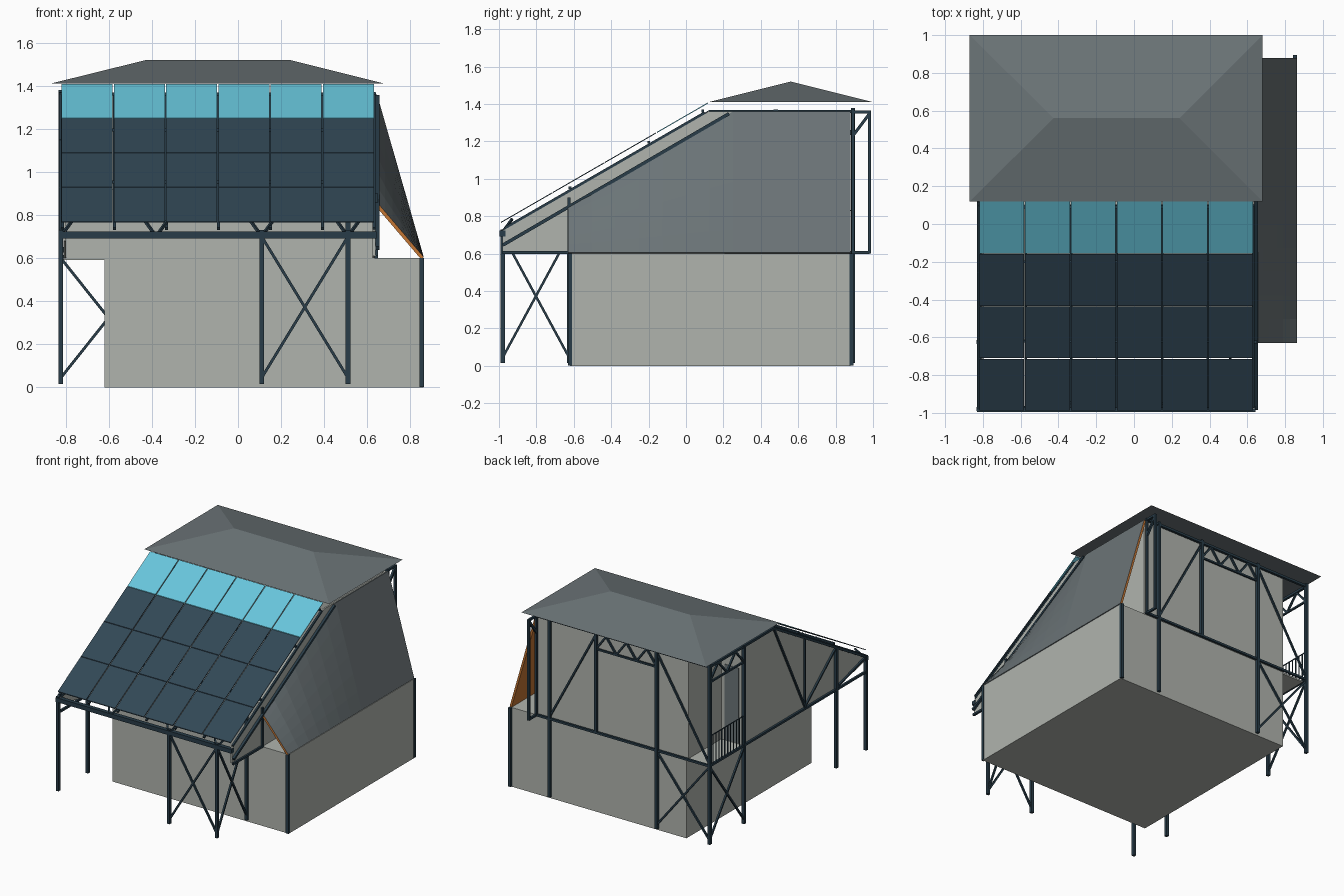
import bpy, bmesh, math
from mathutils import Vector

if "Cube" in bpy.data.objects:
    bpy.data.objects.remove(bpy.data.objects["Cube"])


def material(name, r, g, b):
    def lin(c):
        c /= 255
        return c / 12.92 if c <= 0.04045 else ((c + 0.055) / 1.055) ** 2.4
    m = bpy.data.materials.new(name)
    m.diffuse_color = (lin(r), lin(g), lin(b), 1)
    m.use_nodes = True
    m.node_tree.nodes["Principled BSDF"].inputs["Base Color"].default_value = m.diffuse_color
    return m


WALL = material("pale_plaster", 176, 180, 174)
STEEL = material("dark_steel", 40, 60, 72)
SOLAR = material("solar_navy", 50, 72, 86)
GLASS = material("sky_glass", 104, 198, 220)
ROOF = material("slate_grey", 107, 116, 119)
WOOD = material("orange_timber", 196, 118, 52)


def finish(name, bm, *mats):
    bmesh.ops.recalc_face_normals(bm, faces=bm.faces)
    me = bpy.data.meshes.new(name)
    bm.to_mesh(me)
    bm.free()
    for m in mats:
        me.materials.append(m)
    ob = bpy.data.objects.new(name, me)
    bpy.context.collection.objects.link(ob)
    return ob


def add_box(bm, x0, x1, y0, y1, z0, z1):
    r = bmesh.ops.create_cube(bm, size=1)
    for v in r["verts"]:
        v.co = Vector((x0 if v.co.x < 0 else x1,
                       y0 if v.co.y < 0 else y1,
                       z0 if v.co.z < 0 else z1))


def add_bar(bm, a, b, w):
    # square bar between two points
    a, b = Vector(a), Vector(b)
    d = b - a
    q = d.to_track_quat('Z', 'Y')
    r = bmesh.ops.create_cube(bm, size=1)
    for v in r["verts"]:
        c = Vector((v.co.x * w, v.co.y * w, v.co.z * d.length))
        v.co = (a + b) / 2 + q @ c


def bars(name, segs, w, mat=STEEL):
    bm = bmesh.new()
    for a, b in segs:
        add_bar(bm, a, b, w)
    return finish(name, bm, mat)


def side_wall(name, x0, x1, profile):
    # wall outlined in the yz plane, given thickness along x
    bm = bmesh.new()
    f = bm.faces.new([bm.verts.new((x0, y, z)) for y, z in profile])
    r = bmesh.ops.extrude_face_region(bm, geom=[f])
    for v in r["geom"]:
        if isinstance(v, bmesh.types.BMVert):
            v.co.x = x1
    return finish(name, bm, WALL)


def box(name, mat, *dims):
    bm = bmesh.new()
    add_box(bm, *dims)
    return finish(name, bm, mat)


def slope(y, drop=0.0):
    # height of the sloping roof at y
    return 1.41 + (y - 0.12) * 0.577 - drop


# ground storey and upper walls
box("ground_storey", WALL, -0.62, 0.86, -0.62, 0.88, 0, 0.6)
side_wall("right_wall", 0.625, 0.637, [(-0.98, 0.61), (-0.62, 0.6), (0.87, 0.6), (0.87, 1.36),
                                       (0.12, 1.36), (-0.98, slope(-0.98, 0.05))])
side_wall("left_wall", -0.81, -0.798, [(-0.62, 0.6), (0.48, 0.6), (0.48, 1.36), (0.12, 1.36),
                                       (-0.98, slope(-0.98, 0.05)), (-0.98, 0.68)])
box("back_wall", WALL, -0.62, 0.637, 0.858, 0.87, 0.6, 1.36)
box("front_wall", WALL, -0.81, 0.637, -0.62, -0.608, 0.6, 0.92)
box("balcony_side_wall", WALL, -0.632, -0.62, 0.48, 0.87, 0.6, 1.36)
box("balcony_end_wall", WALL, -0.81, -0.62, 0.468, 0.48, 0.6, 1.36)
box("overhang_floor", WALL, -0.81, -0.62, -0.62, 0.87, 0.592, 0.604)

# hipped roof with flat underside
bm = bmesh.new()
e = [bm.verts.new((x, y, 1.41)) for x, y in [(-0.87, 0.12), (0.68, 0.12), (0.68, 1.0), (-0.87, 1.0)]]
l, r = bm.verts.new((-0.425, 0.56, 1.52)), bm.verts.new((0.24, 0.56, 1.52))
for f in [(e[0], e[1], r, l), (e[1], e[2], r), (e[2], e[3], l, r), (e[3], e[0], l), e[::-1]]:
    bm.faces.new(f)
finish("hip_roof", bm, ROOF)

# sloping roof of panels: three solar rows and a glazed top row
cw, rw = 1.456 / 6, 1.11 / 4
for name, mat, rows in (("solar_panels", SOLAR, range(3)), ("glass_panels", GLASS, [3])):
    bm = bmesh.new()
    for j in rows:
        for i in range(6):
            x0, y0 = -0.822 + i * cw, -0.99 + j * rw
            r = bmesh.ops.create_cube(bm, size=1)
            for v in r["verts"]:
                x = x0 + (0.003 if v.co.x < 0 else cw - 0.003)
                y = y0 + (0.002 if v.co.y < 0 else rw - 0.002)
                v.co = (x, y, slope(y, 0.006 if v.co.z < 0 else 0))
    finish(name, bm, mat)

# rafters and purlins below the panels
bars("rafters", [((-0.815 + i * cw * 0.994, -0.97, slope(-0.97, 0.045)),
                  (-0.815 + i * cw * 0.994, 0.1, slope(0.1, 0.045))) for i in range(7)], 0.014)
bars("purlins", [((-0.81, y, slope(y, 0.03)), (0.63, y, slope(y, 0.03)))
                 for y in (-0.62, -0.2, 0.09)], 0.014)

# twisted side cladding, outer face slate, inner face and edges timber
bm = bmesh.new()
n, m = 12, 6
lay = []
for off in (0, 0.016):
    g = []
    for i in range(n + 1):
        y = -0.63 + 1.51 * i / n
        top = Vector((0.645, y, min(1.36, slope(y, 0.118))))
        low = Vector((0.862, y, 0.605))
        nrm = Vector((low.z - top.z, 0, top.x - low.x)).normalized()
        g.append([bm.verts.new(low.lerp(top, j / m) + nrm * off) for j in range(m + 1)])
    lay.append(g)
for k, g in enumerate(lay):
    for i in range(n):
        for j in range(m):
            f = bm.faces.new((g[i][j], g[i + 1][j], g[i + 1][j + 1], g[i][j + 1]))
            f.material_index = k
a, b = lay
for i in (0, n):
    for j in range(m):
        bm.faces.new((a[i][j], a[i][j + 1], b[i][j + 1], b[i][j])).material_index = 1
for j in (0, m):
    for i in range(n):
        bm.faces.new((a[i][j], a[i + 1][j], b[i + 1][j], b[i][j]))
finish("side_cladding", bm, ROOF, WOOD)

# steel posts: x, y, bottom, top
F, M, B, L = -0.98, -0.625, 0.892, -0.822
posts = [(L, F, 0.015, 0.73), (0.11, F, 0.015, 0.73), (0.51, F, 0.015, 0.73),
         (L, M, 0.015, 0.93), (0.51, M, 0.015, 0.93), (L, 0.48, 0.015, 1.37),
         (L, B, 0.015, 1.38), (-0.38, B, 0.015, 1.38), (0.52, B, 0.015, 1.38),
         (0.13, B, 0.6, 1.38), (0.853, -0.62, 0.003, 0.6), (0.853, 0.885, 0.003, 0.6)]
bars("posts", [((x, y, z0), (x, y, z1)) for x, y, z0, z1 in posts], 0.022)

# main beams
bars("front_beam", [((L - 0.01, F, 0.707), (0.642, F, 0.707))], 0.032)
bars("floor_beams", [((L, F, 0.607), (L, 0.9, 0.607)), ((L, B, 0.607), (0.64, B, 0.607)),
                     ((0.642, F, 0.607), (0.642, -0.62, 0.607)),
                     ((0.642, M, 0.6), (0.642, M, 0.9))], 0.016)
bars("top_beams", [((L, 0.12, 1.36), (L, 0.9, 1.36)), ((L, B, 1.36), (0.64, B, 1.36)),
                   ((L, F, slope(F, 0.055)), (L, 0.12, slope(0.12, 0.055))),
                   ((0.648, F, slope(F, 0.13)), (0.648, 0.23, slope(0.23, 0.125)))], 0.018)

# cross braces below the upper floor
segs = []
for p, q, top in [((0.11, F), (0.51, F), 0.7), ((0.51, F), (0.51, M), 0.7),
                  ((L, B), (-0.38, B), 0.6), ((L, 0.48), (L, B), 0.6)]:
    segs += [((*p, 0.045), (*q, top)), ((*q, 0.045), (*p, top))]
bars("cross_braces", segs, 0.013)

# upper diagonals on the back and left frames
bars("upper_braces", [((L, B, 0.62), (-0.38, B, 1.35)), ((0.52, B, 0.62), (0.13, B, 1.35)),
                      ((L, 0.12, 1.35), (L, -0.25, 0.62)), ((L, -0.25, 0.62), (L, M, 0.93)),
                      ((L, M, 0.62), (L, F, 0.72)), ((L, -0.25, 0.61), (L, -0.25, 1.15))], 0.013)

# shallow trusses under the eaves
segs = []
for p, q, n in [((0.13, B), (-0.38, B), 6), ((L, B), (L, 0.48), 4)]:
    pt = lambda t, z: (p[0] + (q[0] - p[0]) * t, p[1] + (q[1] - p[1]) * t, z)
    segs.append((pt(0, 1.24), pt(1, 1.24)))
    for i in range(n):
        z = (1.24, 1.355)
        segs.append((pt(i / n, z[i % 2]), pt((i + 1) / n, z[1 - i % 2])))
bars("eave_trusses", segs, 0.013)

# short struts between front beam and roof
segs = []
for x in (L, -0.38, 0.11, 0.51):
    for s in (-1, 1):
        if x + s * 0.06 > L:
            segs.append(((x + s * 0.01, F, 0.715), (x + s * 0.06, F + 0.05, 0.785)))
bars("front_struts", segs, 0.012)

# hanging frame at the back right corner
bars("hanging_frame", [((0.63, 0.982, 0.6), (0.63, 0.982, 1.365)), ((0.63, B, 0.607), (0.63, 0.982, 0.607)),
                       ((0.63, B, 1.358), (0.63, 0.982, 1.358)), ((0.63, B, 1.23), (0.63, 0.982, 1.35)),
                       ((0.63, B, 0.6), (0.63, B, 1.37))], 0.016)

# balcony railing
segs = [((L, 0.48, 0.83), (L, B, 0.83))]
segs += [((L, 0.5 + i * 0.035, 0.61), (L, 0.5 + i * 0.035, 0.83)) for i in range(12)]
bars("balcony_railing", segs, 0.006)

# balcony door
box("balcony_door", GLASS, -0.78, -0.66, 0.48, 0.484, 0.61, 1.18).data.materials[0] = ROOF
